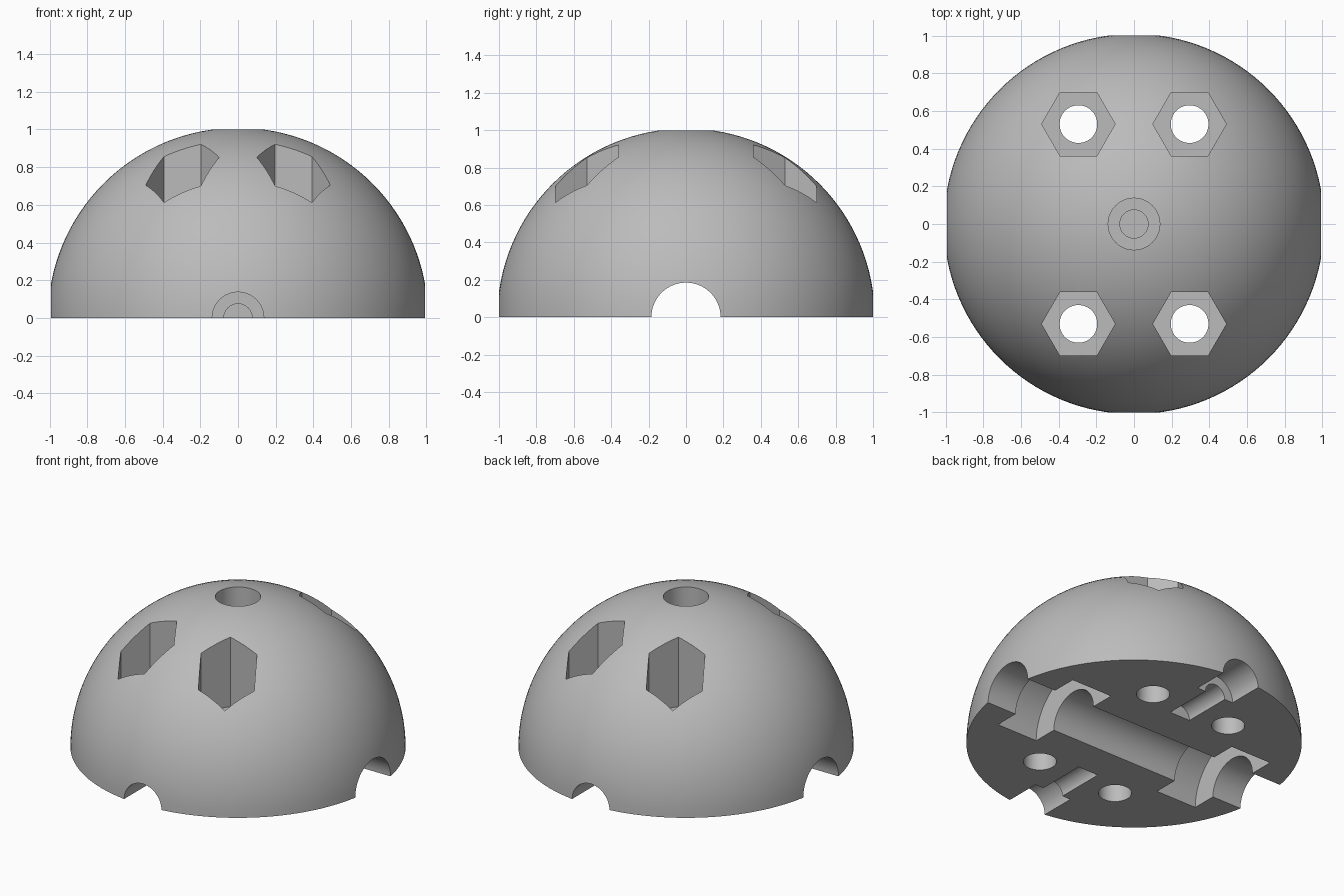
import bpy, bmesh, math
from mathutils import Matrix, Vector

cube = bpy.data.objects.get("Cube")
if cube:
    bpy.data.objects.remove(cube, do_unlink=True)

RADIUS = 1.009

grey = bpy.data.materials.new("mid grey")
grey.use_nodes = True
colour = (0.5, 0.5, 0.5, 1)
grey.diffuse_color = colour
grey.node_tree.nodes["Principled BSDF"].inputs["Base Color"].default_value = colour


def add_object(name, bm):
    mesh = bpy.data.meshes.new(name)
    bm.to_mesh(mesh)
    bm.free()
    mesh.materials.append(grey)
    obj = bpy.data.objects.new(name, mesh)
    bpy.context.collection.objects.link(obj)
    return obj


def add_rod(bm, radius, start, end, sides=64):
    """Solid prism between two points."""
    start, end = Vector(start), Vector(end)
    axis = end - start
    turn = axis.to_track_quat("Z", "Y").to_matrix().to_4x4()
    bmesh.ops.create_cone(bm, cap_ends=True, segments=sides, radius1=radius, radius2=radius,
                          depth=axis.length,
                          matrix=Matrix.Translation((start + end) / 2) @ turn)


# Solid half ball with a flat underside
bm = bmesh.new()
bmesh.ops.create_uvsphere(bm, u_segments=128, v_segments=64, radius=RADIUS)
bmesh.ops.bisect_plane(bm, geom=bm.verts[:] + bm.edges[:] + bm.faces[:], dist=1e-5,
                       plane_co=(0, 0, 0), plane_no=(0, 0, -1), clear_outer=True)
bmesh.ops.holes_fill(bm, edges=[e for e in bm.edges if e.is_boundary])
bmesh.ops.recalc_face_normals(bm, faces=bm.faces)
dome = add_object("dome", bm)

cutters = []


def cutter(name, rods):
    for i, rod in enumerate(rods):
        bm = bmesh.new()
        add_rod(bm, *rod)
        obj = add_object(f"{name}_{i + 1}", bm)
        obj.hide_render = True
        cutters.append(obj)


# Axle channel with two round pockets
cutter("axle_channel", [(0.185, (-1.2, 0, 0), (1.2, 0, 0))])
cutter("round_pocket", [(0.35, (s * 0.475, 0, 0), (s * 0.775, 0, 0), 96) for s in (-1, 1)])

# Stepped screw holes: front, back and top
for d in (Vector((0, 1, 0)), Vector((0, -1, 0)), Vector((0, 0, 1))):
    cutter("stepped_hole", [(0.137, d * 0.76, d * 1.2), (0.075, d * 0.43, d * 0.8)])

# Bolt holes with hexagonal nut recesses
for sx in (-1, 1):
    for sy in (-1, 1):
        x, y = sx * 0.295, sy * 0.53
        cutter("bolt_hole", [(0.1, (x, y, -0.2), (x, y, 0.6))])
        bm = bmesh.new()
        bmesh.ops.create_cone(bm, cap_ends=True, segments=6, radius1=0.195, radius2=0.195, depth=0.8,
                              matrix=Matrix.Translation((x, y, 0.86)) @ Matrix.Rotation(math.pi / 6, 4, "Z"))
        # Turn the prism so that two corners point along x
        corner = max(bm.verts, key=lambda v: v.co.x).co
        angle = math.atan2(corner.y - y, corner.x - x)
        bmesh.ops.rotate(bm, verts=bm.verts, cent=(x, y, 0), matrix=Matrix.Rotation(-angle, 3, "Z"))
        obj = add_object("nut_recess", bm)
        obj.hide_render = True
        cutters.append(obj)

# Cut everything out, then bake the result and drop the cutters
for c in cutters:
    mod = dome.modifiers.new(c.name, "BOOLEAN")
    mod.operation = "DIFFERENCE"
    mod.solver = "EXACT"
    mod.object = c
graph = bpy.context.evaluated_depsgraph_get()
baked = bpy.data.meshes.new_from_object(dome.evaluated_get(graph))
dome.modifiers.clear()
dome.data = baked
for c in cutters:
    bpy.data.objects.remove(c, do_unlink=True)

# Smooth round walls, crisp rims
for o in bpy.context.selected_objects:
    o.select_set(False)
dome.select_set(True)
bpy.context.view_layer.objects.active = dome
bpy.ops.object.shade_smooth_by_angle(angle=math.radians(25))
